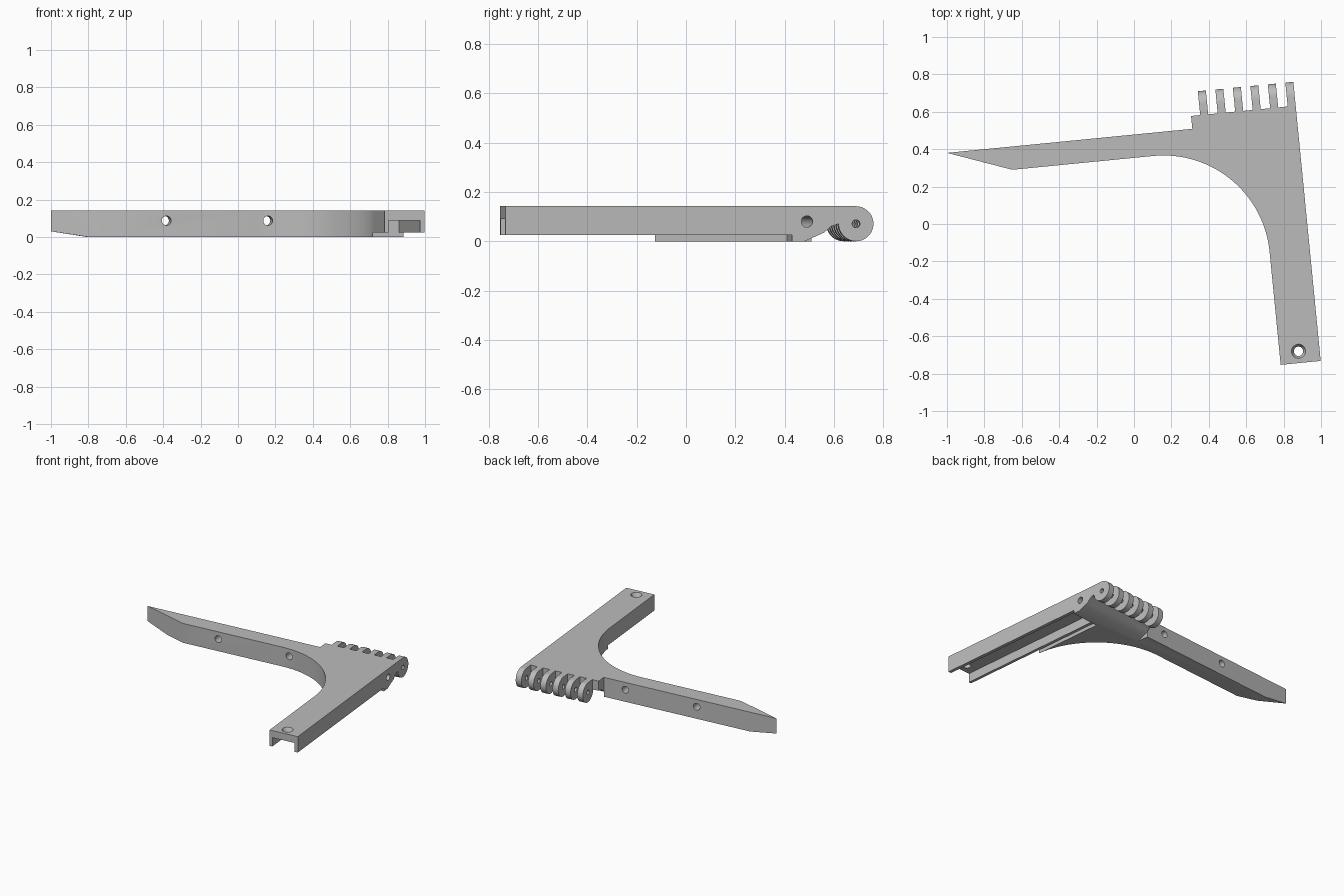
import bpy, bmesh, math
from mathutils import Matrix

if "Cube" in bpy.data.objects:
    bpy.data.objects.remove(bpy.data.objects["Cube"])

TURN = math.radians(5.6)   # the whole bracket sits slightly turned
H = 0.142                  # full height
OUT, INN, END = 0.922, 0.707, -0.826   # short arm: outer side, inner side, free end
R = H / 2                  # knuckle radius
PIN = 0.602                # hinge axis position

grey = bpy.data.materials.new("plain grey")
grey.use_nodes = True
grey.diffuse_color = (0.5, 0.5, 0.5, 1)
grey.node_tree.nodes["Principled BSDF"].inputs["Base Color"].default_value = (0.5, 0.5, 0.5, 1)


def arc(cx, cy, r, start, end, n):
    return [(cx + r * math.cos(math.radians(start + (end - start) * i / n)),
             cy + r * math.sin(math.radians(start + (end - start) * i / n))) for i in range(n + 1)]


def circle(cx, cy, r, n=32):
    return arc(cx, cy, r, 0, 360, n)[:-1]


def prism(name, pts, axis, spans):
    """Extrude a 2D outline along an axis, once for each (low, high) span."""
    place = {"x": lambda a, b, t: (t, a, b),
             "y": lambda a, b, t: (a, t, b),
             "z": lambda a, b, t: (a, b, t)}[axis]
    bm = bmesh.new()
    for lo, hi in spans:
        rings = [[bm.verts.new(place(a, b, t)) for a, b in pts] for t in (lo, hi)]
        for ring in rings:
            bm.faces.new(ring)
        for i in range(len(pts)):
            j = (i + 1) % len(pts)
            bm.faces.new((rings[0][i], rings[0][j], rings[1][j], rings[1][i]))
    return finish(name, bm)


def finish(name, bm):
    bmesh.ops.recalc_face_normals(bm, faces=bm.faces[:])
    mesh = bpy.data.meshes.new(name)
    bm.to_mesh(mesh)
    bm.free()
    mesh.materials.append(grey)
    ob = bpy.data.objects.new(name, mesh)
    bpy.context.collection.objects.link(ob)
    return ob


def activate(ob):
    bpy.ops.object.select_all(action="DESELECT")
    ob.select_set(True)
    bpy.context.view_layer.objects.active = ob


def cut(ob, cutter):
    cutter.hide_render = True
    mod = ob.modifiers.new("cut", "BOOLEAN")
    mod.operation, mod.solver, mod.object = "DIFFERENCE", "EXACT", cutter
    activate(ob)
    bpy.ops.object.modifier_apply(modifier=mod.name)
    bpy.data.objects.remove(cutter)


def rect(a0, b0, a1, b1):
    return [(a0, b0), (a1, b0), (a1, b1), (a0, b1)]


# Bracket body: long pointed arm, rounded inner corner, short arm
fillet = 0.57
outline = [(-0.958, 0.476), (-0.619, 0.352)]
outline += arc(INN - fillet, 0.352 - fillet, fillet, 90, 0, 40)
outline += [(INN, END), (OUT, END), (OUT, 0.545), (0.36, 0.545), (0.36, 0.476)]
body = prism("bracket_body", outline, "z", [(0, H)])

# Raised underside and channel of the short arm
cut(body, prism("underside", rect(INN - 0.0005, -1, 1, 0.342), "z", [(-0.1, 0.025)]))
cut(body, prism("channel", rect(0.728, -1, 0.898, 0.342), "z", [(-0.1, 0.09)]))

# Sloped clearance below the hinge and the sloped tip of the long arm
slope = [(0.392, 0), (0.472, 0.035), (0.5, 0.06), (0.531, R), (0.7, R), (0.7, -0.1), (0.392, -0.1)]
cut(body, prism("hinge_clearance", slope, "x", [(0.36, 1.1)]))
cut(body, prism("tip_slope", [(-0.76, 0), (-1.16, 0.062), (-1.16, -0.1), (-0.76, -0.1)], "y", [(0, 1)]))

# Cross holes through the long arm and a deep hole in the outer side
for u in (-0.35, 0.195):
    cut(body, prism("arm_hole", circle(u, 0.088, 0.025), "y", [(0.2, 0.7)]))
cut(body, prism("side_hole", circle(0.402, 0.08, 0.023), "x", [(0.4, 1.1)]))

# Countersunk screw hole at the end of the short arm
cut(body, prism("screw_hole", circle(0.809, -0.763, 0.025), "z", [(0.05, 0.2)]))
bm = bmesh.new()
bmesh.ops.create_cone(bm, cap_ends=True, segments=32, radius1=0.022, radius2=0.042, depth=0.04,
                      matrix=Matrix.Translation((0.809, -0.763, H - 0.012)))
cut(body, finish("countersink", bm))

# Six hinge knuckles with a pin hole
shape = [(0.54, H)] + arc(PIN, R, R, 90, -180, 36) + [(0.54, R)]
spans = [(OUT - 0.043 - 0.094 * i, OUT - 0.094 * i) for i in range(6)]
knuckles = prism("hinge_knuckles", shape, "x", spans)
cut(knuckles, prism("pin_hole", circle(PIN, R, 0.016), "x", [(0.3, 1.1)]))

for ob in (body, knuckles):
    ob.data.transform(Matrix.Rotation(TURN, 4, "Z"))
    activate(ob)
    bpy.ops.object.shade_smooth_by_angle(angle=math.radians(25))
